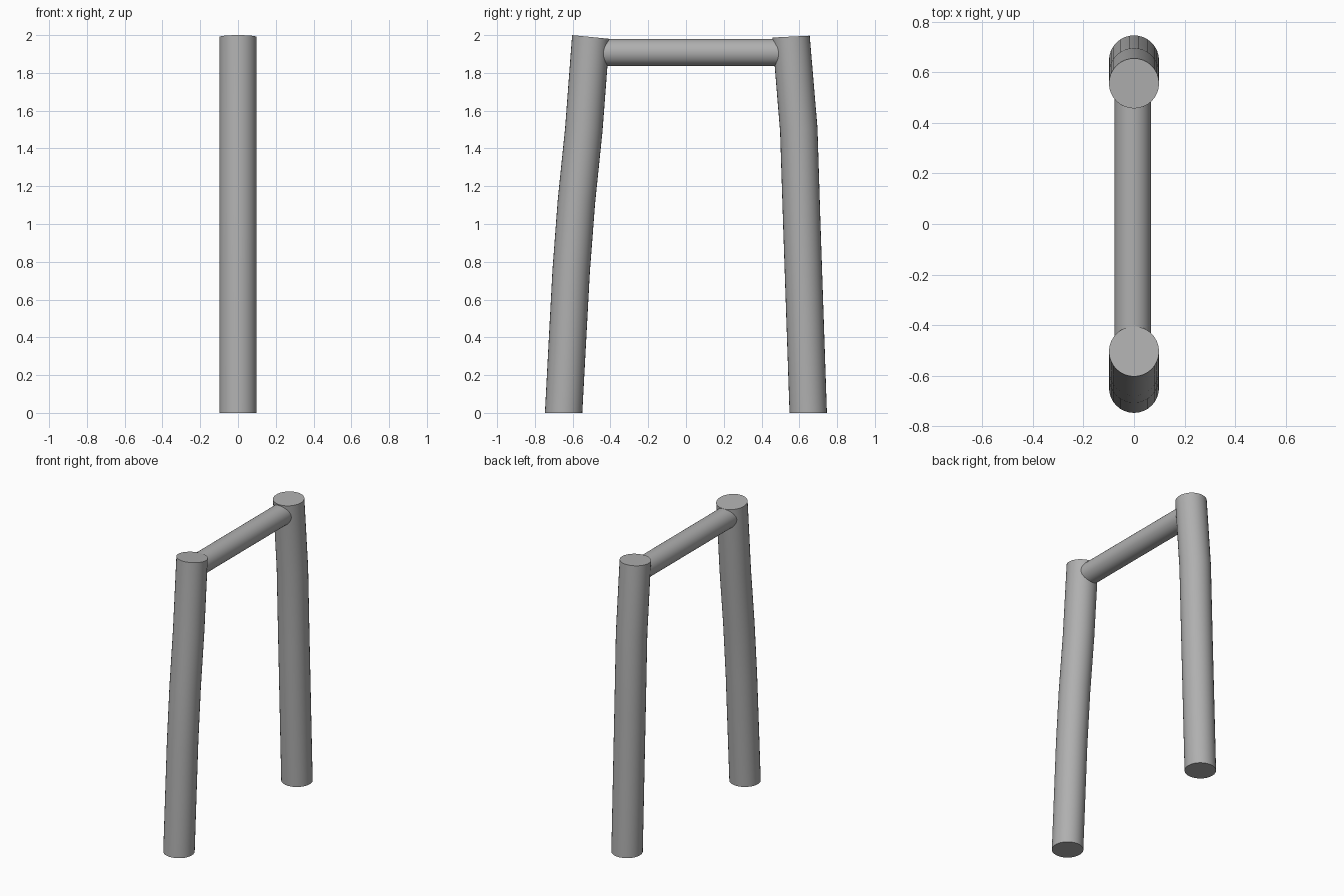
import bpy, bmesh, math

if "Cube" in bpy.data.objects:
    bpy.data.objects.remove(bpy.data.objects["Cube"])

SIDES = 32

# Dark grey shared by all parts
grey = bpy.data.materials.new("dark_grey")
grey.diffuse_color = (0.43, 0.43, 0.43, 1)
grey.use_nodes = True
grey.node_tree.nodes["Principled BSDF"].inputs["Base Color"].default_value = grey.diffuse_color


def smooth_and_colour(obj):
    obj.data.materials.append(grey)
    bpy.ops.object.select_all(action='DESELECT')
    obj.select_set(True)
    bpy.context.view_layer.objects.active = obj
    bpy.ops.object.shade_smooth_by_angle(angle=math.radians(30))


def post(name, stations, radius=0.099):
    """Bent round post; each station is (y, z, slope of the ring along y)."""
    bm = bmesh.new()
    rings = []
    for y, z, slope in stations:
        ring = []
        for i in range(SIDES):
            a = 2 * math.pi * i / SIDES
            dy = radius * math.sin(a)
            ring.append(bm.verts.new((radius * math.cos(a), y + dy, z + slope * dy)))
        rings.append(ring)
    for lo, hi in zip(rings, rings[1:]):
        for i in range(SIDES):
            j = (i + 1) % SIDES
            bm.faces.new((lo[i], lo[j], hi[j], hi[i]))
    bm.faces.new(rings[0])
    bm.faces.new(rings[-1])
    bmesh.ops.recalc_face_normals(bm, faces=bm.faces)
    mesh = bpy.data.meshes.new(name)
    bm.to_mesh(mesh)
    bm.free()
    obj = bpy.data.objects.new(name, mesh)
    bpy.context.collection.objects.link(obj)
    smooth_and_colour(obj)


# Front post: gentle inward bend all the way up
post("front_post", [(-0.648, 0, 0), (-0.608, 0.75, -0.06), (-0.58, 1.12, -0.08),
                    (-0.541, 1.5, -0.09), (-0.504, 1.99, -0.1)])

# Back post: nearly straight, bending inward near the top
post("back_post", [(0.647, 0, 0), (0.613, 1.0, 0.03), (0.597, 1.5, 0.1),
                   (0.556, 1.992, 0.05)])

# Horizontal crossbar, its ends sunk into the posts
bpy.ops.mesh.primitive_cylinder_add(vertices=SIDES, radius=0.072, depth=1.0,
                                    location=(-0.005, 0.01, 1.908),
                                    rotation=(math.pi / 2, 0, 0))
bar = bpy.context.object
bar.name = "crossbar"
smooth_and_colour(bar)
